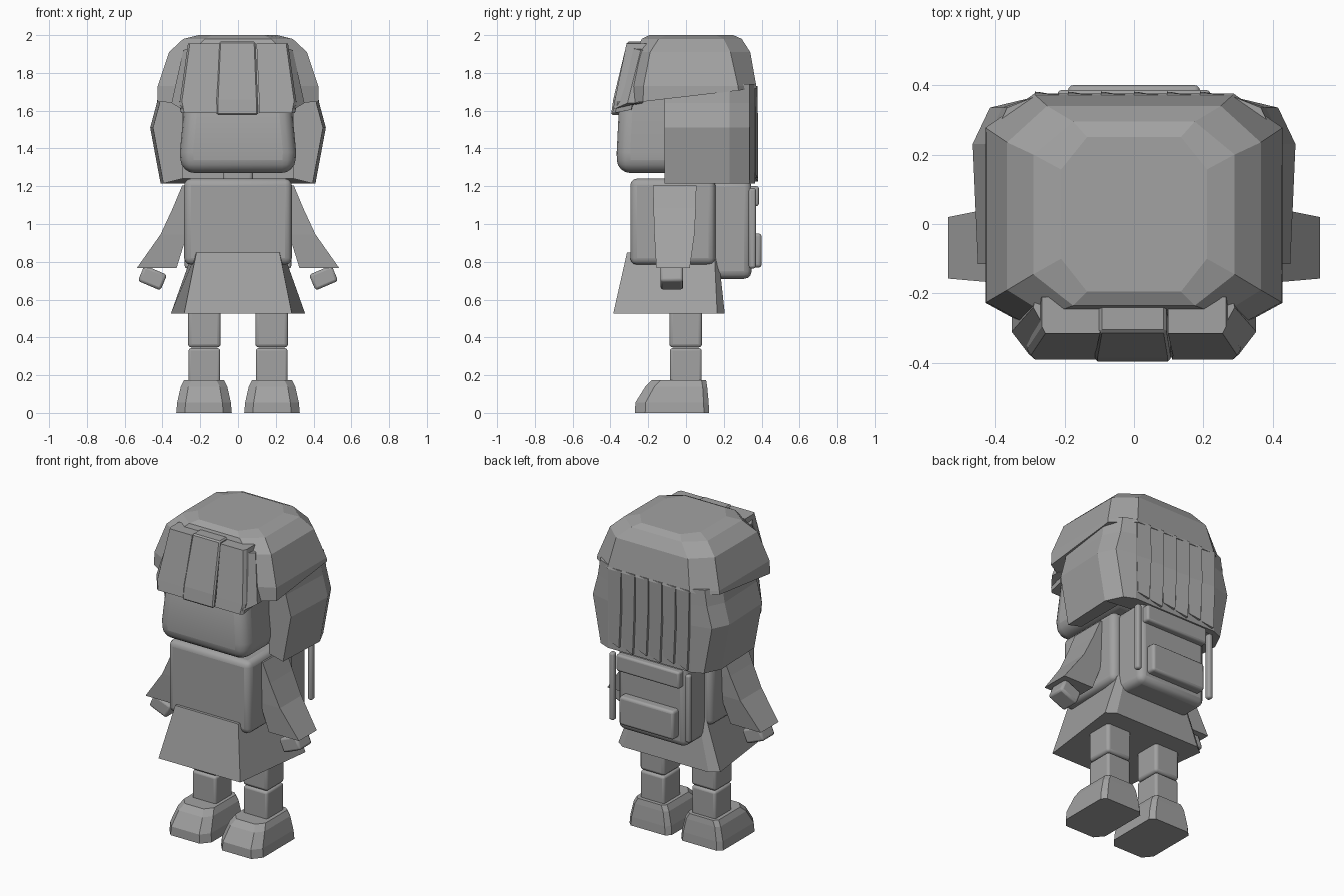
import bpy, bmesh, math
from mathutils import Vector, Matrix

grey = bpy.data.materials.new("plain_grey")
grey.diffuse_color = (0.36, 0.36, 0.36, 1)


def finish(name, bm, bevel=0, segments=3, smooth=False):
    bmesh.ops.recalc_face_normals(bm, faces=bm.faces)
    me = bpy.data.meshes.new(name)
    bm.to_mesh(me)
    bm.free()
    me.materials.append(grey)
    ob = bpy.data.objects.new(name, me)
    bpy.context.collection.objects.link(ob)
    if bevel:
        m = ob.modifiers.new("bevel", 'BEVEL')
        m.width, m.segments, m.limit_method = bevel, segments, 'ANGLE'
        m.angle_limit = math.radians(40)
    if smooth:
        bpy.ops.object.select_all(action='DESELECT')
        ob.select_set(True)
        bpy.context.view_layer.objects.active = ob
        bpy.ops.object.shade_smooth_by_angle(angle=math.radians(35))
    return ob


def loft(name, rings, side=1, **kw):
    """Closed solid through matching rings of 3D points."""
    bm = bmesh.new()
    vs = [[bm.verts.new((x * side, y, z)) for x, y, z in r] for r in rings]
    n = len(vs[0])
    for a, b in zip(vs, vs[1:]):
        for i in range(n):
            j = (i + 1) % n
            bm.faces.new((a[i], a[j], b[j], b[i]))
    bm.faces.new(vs[0][::-1])
    bm.faces.new(vs[-1])
    return finish(name, bm, **kw)


def rect(x0, x1, y0, y1, z):
    return [(x0, y0, z), (x1, y0, z), (x1, y1, z), (x0, y1, z)]


def box(name, x0, x1, y0, y1, z0, z1, side=1, **kw):
    return loft(name, [rect(x0, x1, y0, y1, z0), rect(x0, x1, y0, y1, z1)], side, **kw)


def mirrored(half):
    """Outline from its right half, listed front to back."""
    return half + [(-x, y, z) for x, y, z in reversed(half)]


def octagon(hx, fx, bx, yf, sf, sb, yb, z):
    return mirrored([(fx, yf, z), (hx, sf, z), (hx, sb, z), (bx, yb, z)])


# Head and neck
loft("head", [rect(-.30, .30, -.365, .22, 1.27), rect(-.308, .308, -.367, .23, 1.38),
              rect(-.285, .285, -.355, .22, 1.62), rect(-.27, .27, -.25, .2, 1.85)],
     bevel=.07, segments=4, smooth=True)
box("neck", -.08, .08, -.1, .06, 1.2, 1.3, bevel=.02, smooth=True)

# Faceted hair cap, its lower rim rising towards the back
cap = [octagon(.21, .135, .135, -.195, -.10, .157, .25, 2.0),
       octagon(.29, .175, .175, -.235, -.145, .20, .295, 1.98),
       octagon(.365, .25, .25, -.262, -.19, .235, .34, 1.91),
       octagon(.425, .32, .285, -.282, -.225, .275, .372, 1.73)]
cap.append([(x * 1.005, y * 1.01, 1.64 + .12 * max(0, y + .29) / .67 * .66) for x, y, z in cap[-1]])
loft("hair_cap", cap)


# Lower hair curtain wrapping the sides and back
def curtain(hx, z, zin):
    return mirrored([(.295, -.115, zin), (hx - .015, -.115, z), (hx, .23, z),
                     (hx - .05, .335, z), (.29, .365, z)])[:5] + \
        [(-.29, .365, z), (.05 - hx, .335, z), (-hx, .23, z), (.015 - hx, -.115, z),
         (-.295, -.115, zin), (-.295, .24, zin), (.295, .24, zin)]


loft("lower_hair", [curtain(.41, 1.215, 1.24), curtain(.465, 1.51, 1.51),
                    curtain(.43, 1.64, 1.64), curtain(.415, 1.74, 1.74)])

# Overlapping back strands
for i in range(6):
    x = -.285 + i * .095
    zb = 1.225 + .018 * (i % 2)
    loft("back_strand", [
        [(x + .012, .34, zb), (x + .088, .34, zb + .02), (x + .088, .367, zb + .02), (x + .012, .380, zb)],
        [(x, .34, 1.5), (x + .095, .34, 1.5), (x + .095, .367, 1.5), (x, .381, 1.5)],
        [(x, .34, 1.73), (x + .095, .34, 1.73), (x + .095, .370, 1.73), (x, .378, 1.73)]])

# Fringe: middle plank and one plank each side
loft("middle_fringe", [rect(-.113, .105, -.397, -.28, 1.578),
                       rect(-.113, .105, -.385, -.26, 1.66),
                       rect(-.10, .093, -.312, -.2, 1.965)], bevel=.008, segments=1)
for s in (1, -1):
    loft("side_fringe", [
        [(.11, -.39, 1.588), (.285, -.39, 1.588), (.302, -.375, 1.588), (.305, -.29, 1.605), (.11, -.28, 1.588)],
        [(.112, -.378, 1.65), (.297, -.378, 1.65), (.308, -.36, 1.65), (.315, -.28, 1.65), (.112, -.26, 1.65)],
        [(.098, -.315, 1.955), (.255, -.315, 1.955), (.265, -.295, 1.955), (.265, -.21, 1.955), (.098, -.21, 1.955)]], s)
    loft("temple_lock", [
        [(.26, -.38, 1.61), (.30, -.378, 1.61), (.352, -.31, 1.64), (.35, -.25, 1.64), (.26, -.22, 1.64)],
        [(.22, -.29, 1.93), (.265, -.285, 1.93), (.29, -.24, 1.92), (.28, -.2, 1.92), (.22, -.18, 1.93)]], s)

# Torso and skirt
box("torso", -.285, .285, -.295, .155, .785, 1.24, bevel=.035, smooth=True)
loft("skirt", [mirrored([(.285, -.385, .527), (.355, .165, .527), (.30, .205, .527)]),
               mirrored([(.22, -.312, .85), (.24, .15, .85), (.2, .17, .85)])])

for s in (1, -1):
    # Flared sleeve with a tilted hand
    loft("sleeve", [rect(.325, .535, -.157, .02, .768),
                    rect(.27, .41, -.168, .045, .945),
                    rect(.24, .345, -.172, .052, 1.085),
                    rect(.20, .295, -.175, .055, 1.205)], s)
    hand = box("hand", -.065, .065, -.06, .06, -.045, .045, bevel=.014, segments=2, smooth=True)
    hand.matrix_world = Matrix.Translation(Vector((s * .453, -.075, .715))) @ Matrix.Rotation(-s * math.radians(23), 4, 'Y')
    # Two-part leg
    box("upper_leg", .092, .265, -.088, .085, .347, .6, s, bevel=.018, smooth=True)
    box("lower_leg", .095, .262, -.086, .083, .12, .343, s, bevel=.014, smooth=True)

    # Chunky chamfered shoe
    def sole(hw, yf, yb, c, z, hx=.18):
        return [(hx + x, y, z) for x, y, z in octagon(hw, hw - c, hw - c * .6, yf, yf + c * 1.2, yb - c * .6, yb, z)]
    loft("shoe", [sole(.147, -.27, .122, .045, 0), sole(.142, -.268, .12, .045, .055),
                  sole(.123, -.215, .112, .04, .14), sole(.105, -.18, .106, .04, .175)], s)
    # Upright rod beside the backpack
    box("pack_rod", .248, .282, .332, .37, .765, 1.19, s, bevel=.013, smooth=True)

# Backpack with flap and pocket
box("backpack", -.24, .24, .12, .347, .71, 1.235, bevel=.04, smooth=True)
box("pack_flap", -.22, .22, .32, .386, 1.095, 1.2, bevel=.013, smooth=True)
box("pack_pocket", -.19, .19, .32, .4, .77, .95, bevel=.016, smooth=True)
